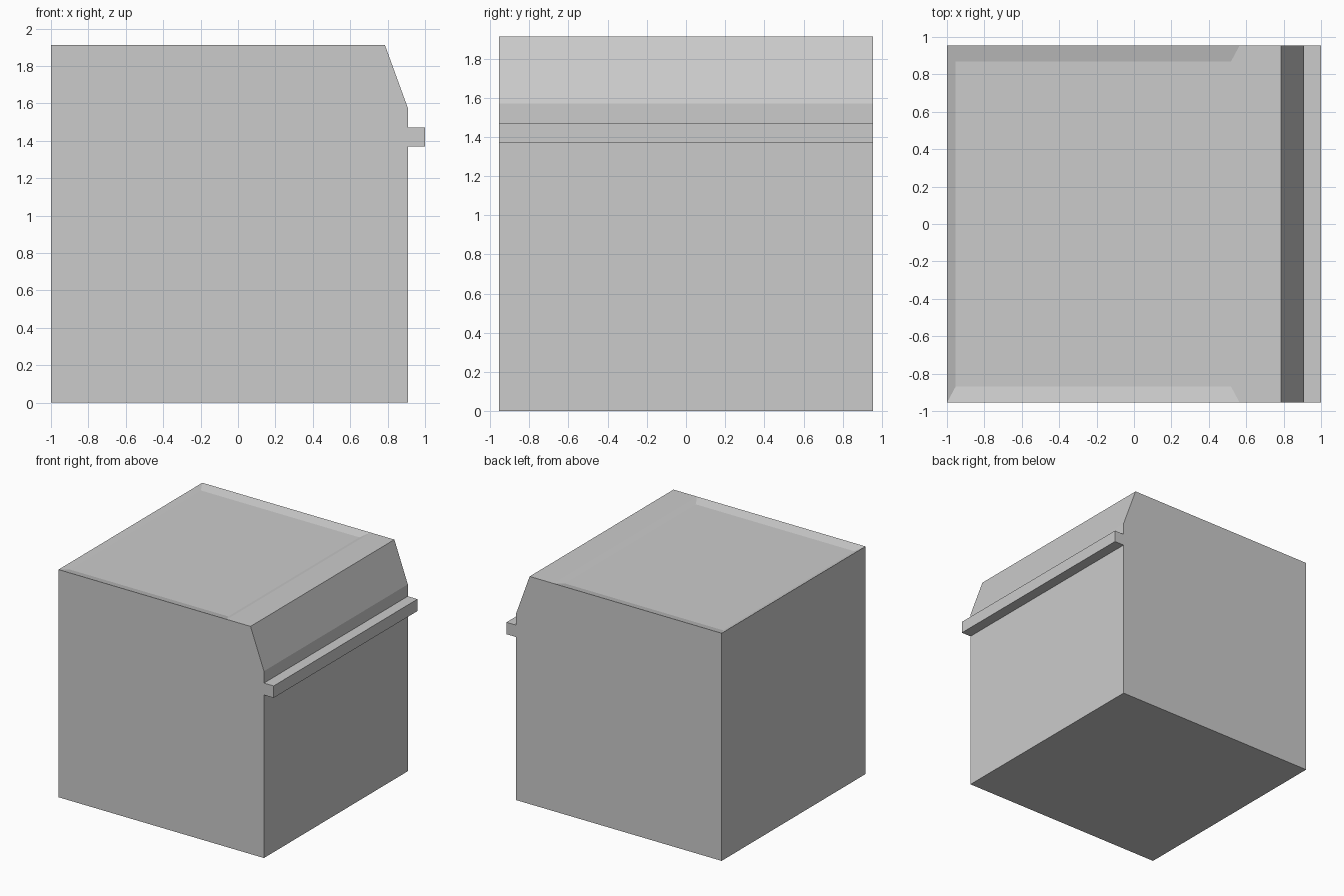
import bpy, bmesh
from math import copysign

if "Cube" in bpy.data.objects:
    bpy.data.objects.remove(bpy.data.objects["Cube"])

HALF_Y, TOP = 0.955, 1.913

# Side profile (x, z): body, sloped upper edge and lip in one outline
profile = [(-1, 0), (0.91, 0), (0.91, 1.37), (1, 1.37), (1, 1.47), (0.91, 1.47),
           (0.91, 1.57), (0.785, TOP), (0.565, TOP), (-1, TOP)]

bm = bmesh.new()
front = bm.faces.new([bm.verts.new((x, -HALF_Y, z)) for x, z in profile])
back = bmesh.ops.extrude_face_region(bm, geom=[front], use_keep_orig=True)
bmesh.ops.translate(bm, vec=(0, 2 * HALF_Y, 0),
                    verts=[g for g in back["geom"] if isinstance(g, bmesh.types.BMVert)])
bmesh.ops.recalc_face_normals(bm, faces=bm.faces[:])

# Shallow sunken panel in the top, with sloped borders
panel = next(f for f in bm.faces
             if f.normal.z > 0.9 and f.calc_center_median().x < 0
             and f.calc_center_median().z > 1.9)
bmesh.ops.inset_individual(bm, faces=[panel], thickness=0.065, depth=0)
for v in panel.verts:
    v.co.y = copysign(0.87, v.co.y)
    v.co.z = TOP - 0.02

mesh = bpy.data.meshes.new("cabinet_body")
bm.to_mesh(mesh)
bm.free()
body = bpy.data.objects.new("cabinet_body", mesh)
bpy.context.collection.objects.link(body)
